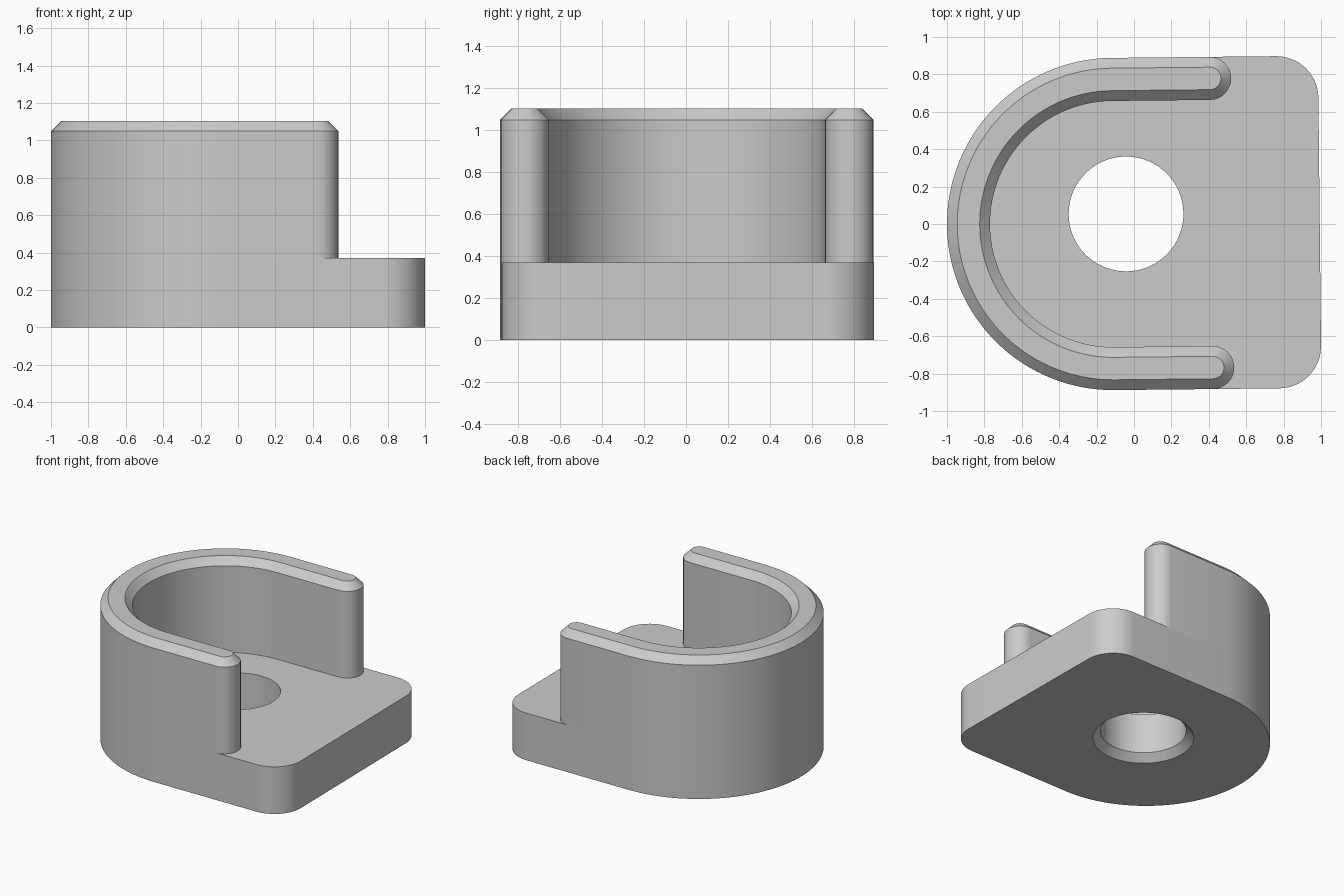
import bpy, bmesh
from math import pi, cos, sin
from mathutils import Matrix, Vector

cube = bpy.data.objects.get("Cube")
if cube:
    bpy.data.objects.remove(cube, do_unlink=True)

# Main sizes
CX, R = -0.112, 0.888            # centre and radius of the rounded end
RIGHT, CORNER = 0.993, 0.225     # straight end and its corner radius
BASE_H, TOP, BEVEL = 0.37, 1.105, 0.055
WALL, TIP = 0.23, 0.413          # wall thickness, centre of arm tips
HOLE, HOLE_R = (-0.042, 0.053), 0.307
TURN = Matrix.Rotation(0.0105, 4, 'Z')
PIVOT = Vector((CX, 0, 0))

grey = bpy.data.materials.new("light grey")
grey.use_nodes = True
colour = (0.6, 0.6, 0.6, 1)
grey.diffuse_color = colour
grey.node_tree.nodes["Principled BSDF"].inputs["Base Color"].default_value = colour


def arc(x, y, r, start, end, n):
    """Points along an arc; angles are in units of pi."""
    angles = [pi * (start + (end - start) * i / n) for i in range(n + 1)]
    return [(x + r * cos(a), y + r * sin(a)) for a in angles]


def ring(bm, points, z):
    return [bm.verts.new((x, y, z)) for x, y in points]


def loft(bm, rings):
    for a, b in zip(rings, rings[1:]):
        for i in range(len(a)):
            j = (i + 1) % len(a)
            bm.faces.new((a[i], a[j], b[j], b[i]))


def fill(bm, *loops):
    """Flat face between closed loops, leaving inner loops open."""
    edges = [bm.edges.get((v, l[i - 1])) for l in loops for i, v in enumerate(l)]
    bmesh.ops.triangle_fill(bm, use_beauty=True, use_dissolve=False, edges=edges)


def finish(bm, name):
    bmesh.ops.recalc_face_normals(bm, faces=bm.faces)
    bmesh.ops.rotate(bm, verts=bm.verts, cent=PIVOT, matrix=TURN)
    mesh = bpy.data.meshes.new(name)
    bm.to_mesh(mesh)
    bm.free()
    mesh.materials.append(grey)
    obj = bpy.data.objects.new(name, mesh)
    bpy.context.collection.objects.link(obj)
    bpy.ops.object.select_all(action='DESELECT')
    obj.select_set(True)
    bpy.context.view_layer.objects.active = obj
    bpy.ops.object.shade_smooth_by_angle(angle=pi / 6)


# Base plate: round on one end, with a hole countersunk from below
bm = bmesh.new()
outline = (arc(CX, 0, R, 0.5, 1.5, 64)
           + arc(RIGHT - CORNER, CORNER - R, CORNER, -0.5, 0, 16)
           + arc(RIGHT - CORNER, R - CORNER, CORNER, 0, 0.5, 16))
sides = [ring(bm, outline, z) for z in (0, BASE_H)]
loft(bm, sides)
bore = [ring(bm, arc(*HOLE, r, 0, 2, 64)[:-1], z)
        for r, z in ((HOLE_R + BEVEL, 0), (HOLE_R, BEVEL), (HOLE_R, BASE_H))]
loft(bm, bore)
fill(bm, sides[0], bore[0])
fill(bm, sides[1], bore[-1])
finish(bm, "base_plate")


# Horseshoe wall: rounded arm tips and a bevelled rim
def horseshoe(inset):
    mid, half = R - WALL / 2, WALL / 2 - inset
    return (arc(CX, 0, mid + half, 0.5, 1.5, 64)
            + arc(TIP, -mid, half, -0.5, 0.5, 16)
            + arc(CX, 0, mid - half, 1.5, 0.5, 64)
            + arc(TIP, mid, half, -0.5, 0.5, 16))


bm = bmesh.new()
levels = [ring(bm, horseshoe(inset), z)
          for inset, z in ((0, BASE_H), (0, TOP - BEVEL), (BEVEL, TOP))]
loft(bm, levels)
fill(bm, levels[-1])
finish(bm, "horseshoe_wall")
